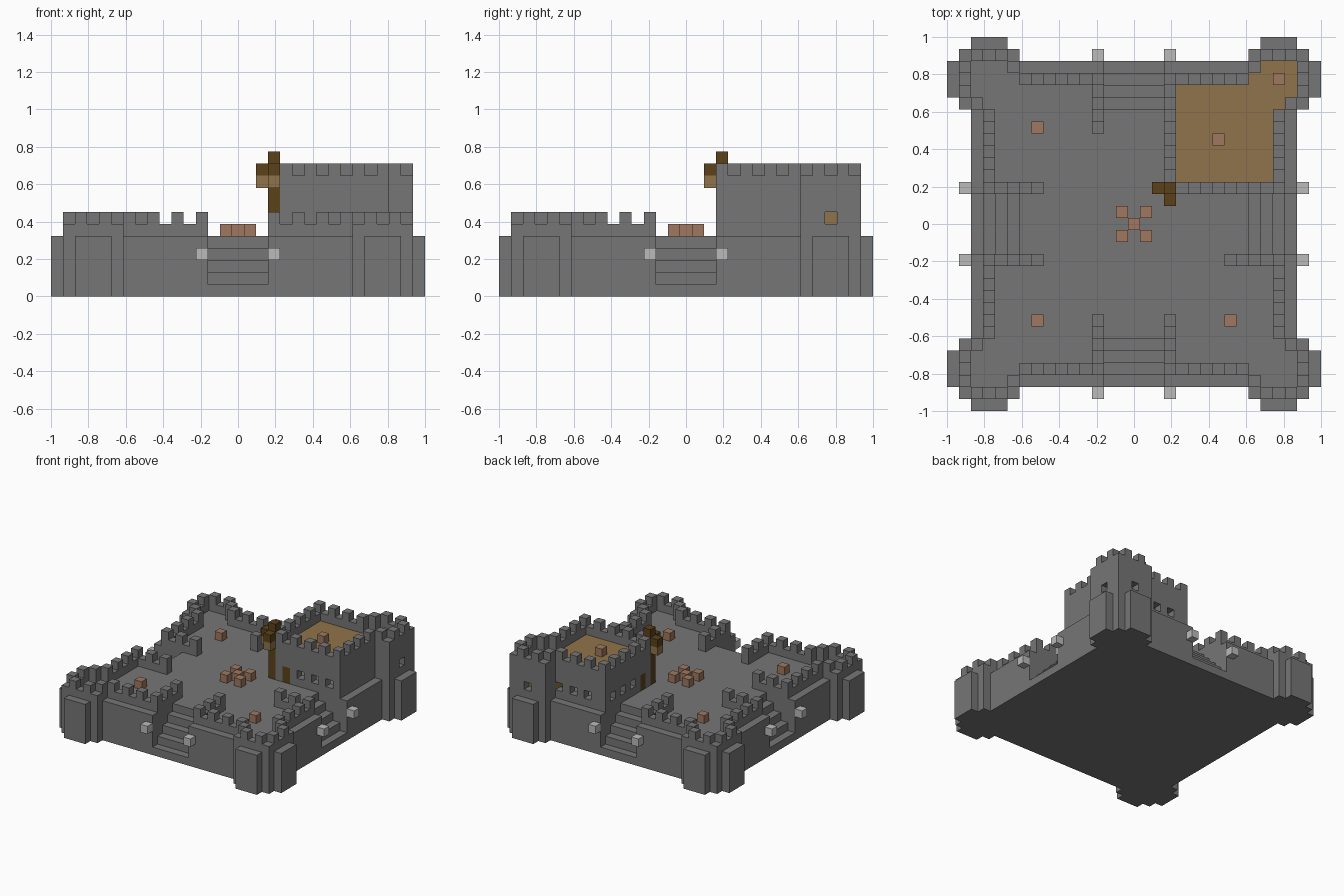
import bpy
import bmesh

U = 2 / 31      # edge of one block
FLOOR = 5       # courtyard level, in blocks
ROOF = 9        # keep roof level, in blocks

cube = bpy.data.objects.get("Cube")
if cube:
    bpy.data.objects.remove(cube)


def material(name, colour):
    m = bpy.data.materials.new(name)
    m.use_nodes = True
    m.diffuse_color = (*colour, 1)
    m.node_tree.nodes["Principled BSDF"].inputs["Base Color"].default_value = (*colour, 1)
    return m


STONE = material("grey stone", (0.18, 0.18, 0.18))
WOOD = material("oak planks", (0.28, 0.175, 0.07))
DARK = material("dark wood", (0.105, 0.055, 0.01))
COPPER = material("copper", (0.35, 0.19, 0.12))
LAMP = material("pale lamp", (0.5, 0.5, 0.5))


def build(name, boxes, mat):
    """Join boxes (first and last cell on x and y, bottom and top level)."""
    bm = bmesh.new()
    for x0, x1, y0, y1, z0, z1 in boxes:
        lo = (min(x0, x1) - 0.5, min(y0, y1) - 0.5, z0)
        hi = (max(x0, x1) + 0.5, max(y0, y1) + 0.5, z1)
        for v in bmesh.ops.create_cube(bm, size=1)["verts"]:
            v.co = [U * (hi[i] if v.co[i] > 0 else lo[i]) for i in range(3)]
    mesh = bpy.data.meshes.new(name)
    bm.to_mesh(mesh)
    bm.free()
    mesh.materials.append(mat)
    obj = bpy.data.objects.new(name, mesh)
    bpy.context.collection.objects.link(obj)
    return obj


def block(x, y, z0, z1):
    return (x, x, y, y, z0, z1)


def battlement(cells, base, top, openings=()):
    """Wall cells with a merlon on every other one; openings are one block high."""
    boxes = []
    for x, y in cells:
        head = top + (x + y) % 2
        if (x, y) in openings:
            boxes += [block(x, y, base, base + 1), block(x, y, base + 2, head)]
        else:
            boxes.append(block(x, y, base, head))
    return boxes


def tower_ring(sx, sy):
    outer = [(14, i) for i in range(10, 15)] + [(i, 14) for i in range(10, 14)]
    return [(sx * x, sy * y) for x, y in outer + [(10, 13), (13, 10)]]


CORNERS = [(-1, -1), (1, -1), (-1, 1), (1, 1)]

# Terrace: a cross-shaped core and four corner quarters leave room for stairs
terrace = [(-8, 8, -8, 8, 0, FLOOR)]
for sx, sy in CORNERS:
    terrace.append((3 * sx, 13 * sx, 3 * sy, 13 * sy, 0, FLOOR))
build("terrace", terrace, STONE)

# Stairs on all four sides
stairs = []
for i in range(5):
    d = 13 - i
    for s in (-1, 1):
        stairs += [(-2, 2, s * d, s * d, 0, i + 1), (s * d, s * d, -2, 2, 0, i + 1)]
build("stairs", stairs, STONE)

# Rounded corner tower bases
for n, (sx, sy) in enumerate(CORNERS):
    cx, cy = 12 * sx, 12 * sy
    build(f"tower_base_{n + 1}",
          [(cx - a, cx + a, cy - b, cy + b, 0, FLOOR) for a, b in ((3, 1), (2, 2), (1, 3))],
          STONE)

# Low battlements around the three open corners
for n, (sx, sy) in enumerate(CORNERS[:3]):
    cells = tower_ring(sx, sy)
    cells += [(sx * i, sy * 12) for i in range(3, 10)]
    cells += [(sx * 12, sy * i) for i in range(3, 10)]
    cells += [(sx * 3, sy * i) for i in range(8, 12)]
    cells += [(sx * i, sy * 3) for i in range(8, 12)]
    build(f"battlement_{n + 1}", battlement(cells, FLOOR, FLOOR + 1), STONE)

# Keep walls with windows and two door gaps
doors = [(5, 3), (3, 5)]
windows = [(7, 3), (9, 3), (11, 3), (3, 7), (3, 9), (3, 11),
           (5, 12), (7, 12), (9, 12), (14, 12), (12, 14)]
walls = [(i, 3) for i in range(4, 13)] + [(3, i) for i in range(4, 13)]
walls += [(i, 12) for i in range(4, 10)] + [(12, i) for i in range(4, 10)]
solid = [c for c in walls + tower_ring(1, 1) if c not in doors]
keep = battlement(solid, FLOOR, ROOF + 1, windows)
keep += [block(x, y, FLOOR + 2, ROOF + 1 + (x + y) % 2) for x, y in doors]
build("keep_walls", keep, STONE)
build("keep_doors", [block(x, y, FLOOR, FLOOR + 2) for x, y in doors], DARK)

# Plank roof of the keep and wooden core of its tower
build("keep_roof", [(4, 11, 4, 11, ROOF - 1, ROOF)], WOOD)
build("tower_core", [(10, 12, 10, 12, FLOOR, ROOF), (11, 13, 11, 13, FLOOR, ROOF)], WOOD)

# Corner post with two hanging lanterns
build("corner_post", [block(3, 3, FLOOR, ROOF + 3)]
      + [block(x, y, ROOF + 1, ROOF + 2) for x, y in ((2, 3), (3, 2))], DARK)
build("post_lanterns", [block(x, y, ROOF, ROOF + 1) for x, y in ((2, 3), (3, 2))], WOOD)

# Copper blocks: central fire, yard blocks and roof blocks
fire = [(0, 0)] + CORNERS
build("central_fire", [block(x, y, FLOOR, FLOOR + 1) for x, y in fire], COPPER)
build("yard_blocks", [block(8 * x, 8 * y, FLOOR, FLOOR + 1) for x, y in CORNERS[:3]], COPPER)
build("roof_blocks", [block(i, i, ROOF, ROOF + 1) for i in (7, 12)], COPPER)

# Pale lamps beside each stair
lamps = []
for sx, sy in CORNERS:
    lamps += [block(3 * sx, 14 * sy, 3, 4), block(14 * sx, 3 * sy, 3, 4)]
build("stair_lamps", lamps, LAMP)
